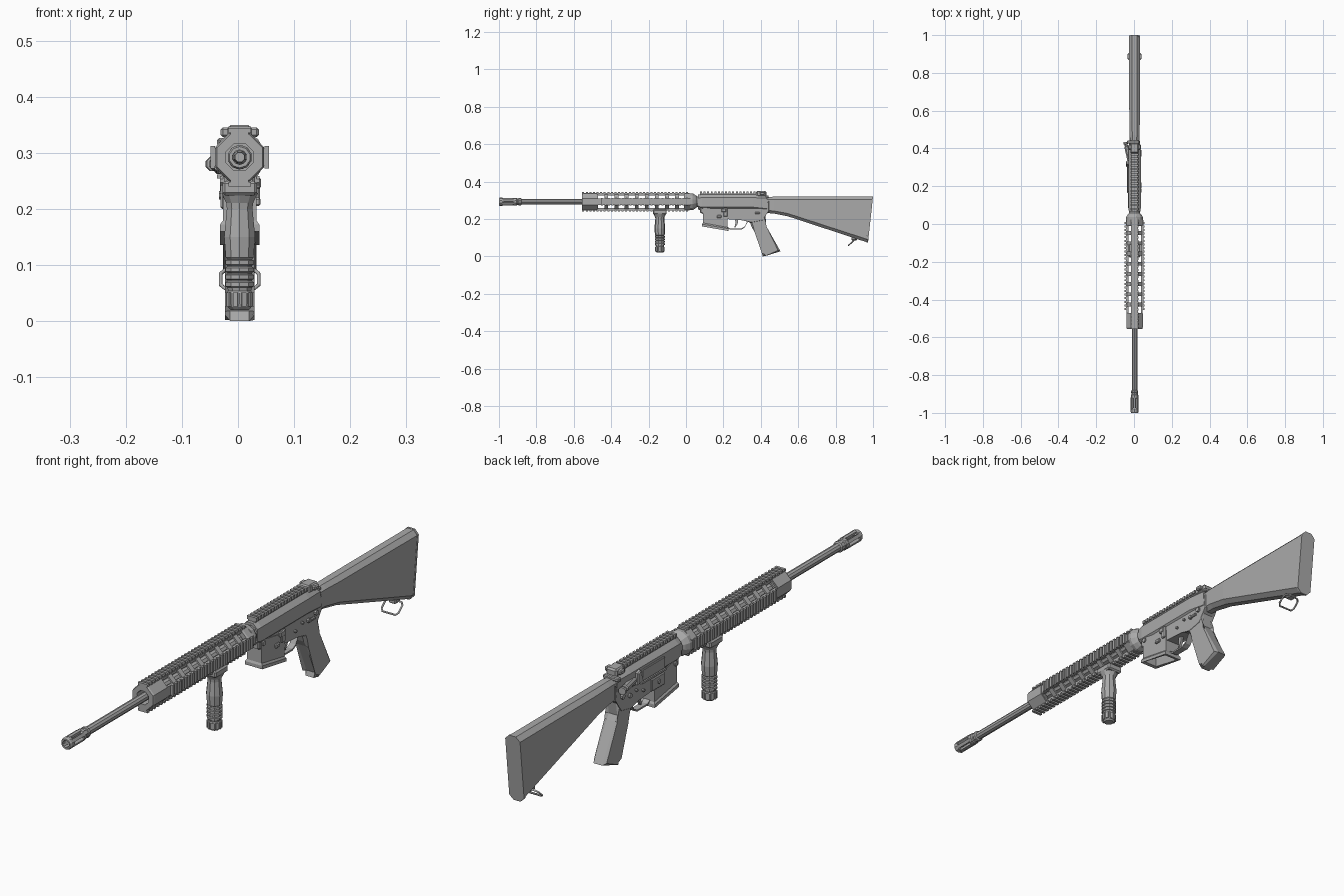
import bpy, bmesh, math
from mathutils import Matrix, Vector

if "Cube" in bpy.data.objects:
    bpy.data.objects.remove(bpy.data.objects["Cube"])

CX, CZ = 0.003, 0.292          # bore axis
gray = bpy.data.materials.new("gunmetal_gray")
gray.use_nodes = True
gray.diffuse_color = (0.4, 0.4, 0.4, 1)
gray.node_tree.nodes["Principled BSDF"].inputs["Base Color"].default_value = (0.4, 0.4, 0.4, 1)


def finish(name, bm):
    bmesh.ops.recalc_face_normals(bm, faces=bm.faces)
    mesh = bpy.data.meshes.new(name)
    bm.to_mesh(mesh)
    bm.free()
    mesh.materials.append(gray)
    ob = bpy.data.objects.new(name, mesh)
    bpy.context.collection.objects.link(ob)
    return ob


def add_box(bm, x, y, z, turn=None):
    """Box from (min, max) ranges, optionally turned by a matrix."""
    verts = bmesh.ops.create_cube(bm, size=1)["verts"]
    for v in verts:
        v.co = Vector([(r[0] + r[1]) / 2 + c * (r[1] - r[0]) for r, c in zip((x, y, z), v.co)])
        if turn:
            v.co = turn @ v.co


def box(name, x, y, z, bevel=0.0):
    bm = bmesh.new()
    add_box(bm, x, y, z)
    if bevel:
        bmesh.ops.bevel(bm, geom=bm.edges[:], offset=bevel, segments=1, affect='EDGES')
    return finish(name, bm)


def bridge(bm, rings, closed_ends=True, loop=False):
    vs = [[bm.verts.new(p) for p in ring] for ring in rings]
    n = len(vs[0])
    for a, b in zip(vs, vs[1:] + ([vs[0]] if loop else [])):
        for i in range(n):
            bm.faces.new((a[i], a[(i + 1) % n], b[(i + 1) % n], b[i]))
    if closed_ends and not loop:
        bm.faces.new(vs[0])
        bm.faces.new(vs[-1])


def lathe(name, profile, sides, axis="y", center=(CX, 0, CZ), loop=False):
    """Turned part; profile holds (radius, position along axis)."""
    bm = bmesh.new()
    rings = []
    for r, t in profile:
        ring = []
        for i in range(sides):
            a = math.tau * (i + 0.5) / sides
            u, v = r * math.cos(a), r * math.sin(a)
            off = {"x": (t, u, v), "y": (u, t, v), "z": (u, v, t)}[axis]
            ring.append(Vector(center) + Vector(off))
        rings.append(ring)
    bridge(bm, rings, loop=loop)
    return finish(name, bm)


def loft(name, sections):
    """Eight-sided body; section = (y bottom, y top, half width, z bottom, z top, chamfer)."""
    bm = bmesh.new()
    rings = []
    for yb, yt, w, zb, zt, c in sections:
        outline = [(-w + c, zb), (w - c, zb), (w, zb + c), (w, zt - c),
                   (w - c, zt), (-w + c, zt), (-w, zt - c), (-w, zb + c)]
        rings.append([(CX + x, yb + (yt - yb) * (z - zb) / (zt - zb), z) for x, z in outline])
    bridge(bm, rings)
    return finish(name, bm)


def slab(name, points, x0, x1, bevel=0.0):
    """Side outline in (y, z) pushed out across x."""
    bm = bmesh.new()
    bridge(bm, [[(x, y, z) for y, z in points] for x in (x0, x1)])
    if bevel:
        rim = [e for e in bm.edges if abs(e.verts[0].co.x - e.verts[1].co.x) < 1e-6]
        bmesh.ops.bevel(bm, geom=rim, offset=bevel, segments=1, affect='EDGES')
    return finish(name, bm)


def wire(name, points, radius, closed=False):
    curve = bpy.data.curves.new(name, "CURVE")
    curve.dimensions = "3D"
    curve.bevel_depth = radius
    curve.bevel_resolution = 1
    curve.use_fill_caps = True
    sp = curve.splines.new("POLY")
    sp.points.add(len(points) - 1)
    for p, co in zip(sp.points, points):
        p.co = (*co, 1)
    sp.use_cyclic_u = closed
    curve.materials.append(gray)
    ob = bpy.data.objects.new(name, curve)
    bpy.context.collection.objects.link(ob)


def around(angle):
    """Turn about the bore axis."""
    return Matrix.Translation((CX, 0, CZ)) @ Matrix.Rotation(angle, 4, "Y")


def rail(name, y0, y1, base, top, angle=0.0, half=0.02):
    """Toothed mounting rail, measured outward from the bore axis."""
    bm = bmesh.new()
    t = around(angle)
    mid = (base + top) / 2
    add_box(bm, (-half * 0.8, half * 0.8), (y0, y1), (base, mid), t)
    n = round((y1 - y0) / 0.019)
    step = (y1 - y0) / n
    for i in range(n):
        y = y0 + i * step
        add_box(bm, (-half, half), (y, y + step * 0.55), (mid - 0.002, top), t)
    return finish(name, bm)


# Barrel and slotted muzzle
lathe("barrel", [(0.015, -0.91), (0.015, -0.5), (0.017, -0.5), (0.017, 0.07)], 10)
lathe("muzzle_collar", [(0.017, -0.925), (0.021, -0.92), (0.021, -0.905), (0.018, -0.902),
                        (0.018, -0.895), (0.02, -0.893), (0.02, -0.883), (0.015, -0.88)], 10)
lathe("muzzle_ring", [(0.013, -1), (0.019, -1), (0.022, -0.995), (0.022, -0.98), (0.013, -0.98)], 10, loop=True)
lathe("muzzle_core", [(0.009, -0.975), (0.013, -0.92)], 8)
bm = bmesh.new()
for i in range(6):
    add_box(bm, (-0.006, 0.006), (-0.985, -0.918), (0.012, 0.021), around(math.tau * i / 6))
finish("muzzle_prongs", bm)

# Vented handguard: four walls with bridges between them
bm = bmesh.new()
for q in range(4):
    add_box(bm, (-0.018, 0.018), (-0.55, 0.02), (0.033, 0.042), around(q * math.pi / 2))
    for i in range(10):
        y = -0.49 + i * 0.054
        add_box(bm, (-0.019, 0.019), (y, y + 0.02), (0.034, 0.041), around((q + 0.5) * math.pi / 2))
finish("handguard_walls", bm)
for name, y0, y1 in (("handguard_front_collar", -0.555, -0.475), ("handguard_rear_collar", -0.01, 0.025)):
    lathe(name, [(0.026, y0), (0.044, y0), (0.047, y0 + 0.006), (0.047, y1), (0.026, y1)], 8, loop=True)
for label, k, y0 in (("top", 0, -0.555), ("left", 1, -0.455), ("bottom", 2, -0.555), ("right", 3, -0.455)):
    rail("handguard_rail_" + label, y0, 0.02, 0.04, 0.052, k * math.pi / 2)
lathe("barrel_nut", [(0.034, 0.015), (0.046, 0.022), (0.046, 0.036), (0.038, 0.05), (0.03, 0.058), (0.03, 0.075)], 12)

# Vertical foregrip
GY = -0.14
box("foregrip_clamp", (CX - 0.031, CX + 0.031), (GY - 0.037, GY + 0.037), (0.224, 0.25), 0.005)
ridges = []
for i in range(4):
    z = 0.06 + i * 0.013
    ridges += [(0.023, z), (0.027, z + 0.002), (0.027, z + 0.009), (0.023, z + 0.011)]
lathe("foregrip_handle", [(0.021, 0.052)] + ridges + [(0.026, 0.113), (0.029, 0.15), (0.024, 0.2),
      (0.025, 0.21), (0.034, 0.228)], 10, "z", (CX, GY, 0))
lathe("foregrip_cap", [(0.017, 0.02), (0.022, 0.025), (0.024, 0.03), (0.024, 0.05), (0.02, 0.056)], 10, "z", (CX, GY, 0))
bm = bmesh.new()
for i in range(10):
    t = Matrix.Translation((CX, GY, 0)) @ Matrix.Rotation(math.tau * i / 10, 4, "Z")
    add_box(bm, (0.019, 0.026), (-0.004, 0.004), (0.026, 0.051), t)
finish("foregrip_cap_ribs", bm)

# Upper receiver
loft("upper_receiver", [(0.065, 0.065, 0.03, 0.25, 0.33, 0.018), (0.085, 0.085, 0.033, 0.245, 0.332, 0.018),
                        (0.36, 0.36, 0.033, 0.245, 0.332, 0.018), (0.44, 0.43, 0.028, 0.24, 0.325, 0.014)])
rail("receiver_rail", 0.075, 0.40, 0.034, 0.055)
box("rear_sight_base", (CX - 0.022, CX + 0.022), (0.375, 0.43), (0.32, 0.349), 0.006)
box("rear_sight_knobs", (CX - 0.034, CX + 0.034), (0.395, 0.42), (0.328, 0.345), 0.004)
box("charging_handle", (CX - 0.04, CX + 0.025), (0.425, 0.442), (0.312, 0.326), 0.003)
XR = CX - 0.033
box("port_cover", (XR - 0.005, XR + 0.004), (0.17, 0.3), (0.262, 0.304), 0.002)
box("port_hinge", (XR - 0.007, XR + 0.004), (0.165, 0.305), (0.254, 0.261))
slab("case_deflector", [(0.3, 0.268), (0.335, 0.262), (0.335, 0.305), (0.318, 0.312)], XR - 0.012, XR + 0.01, 0.004)
assist = lathe("forward_assist", [(0.013, -0.06), (0.013, 0.025), (0.009, 0.028), (0.009, 0.038),
                                  (0.014, 0.04), (0.014, 0.05)], 8, center=(0, 0, 0))
assist.location = (CX - 0.037, 0.385, 0.28)
assist.rotation_euler = (0, 0, 0.22)

# Lower receiver with open, flared magazine well
slab("lower_receiver", [(0.075, 0.262), (0.075, 0.235), (0.095, 0.225), (0.21, 0.2), (0.31, 0.196), (0.35, 0.178),
                        (0.41, 0.19), (0.425, 0.225), (0.445, 0.24), (0.445, 0.3), (0.4, 0.262)],
     CX - 0.027, CX + 0.027, 0.004)
bm = bmesh.new()


def well_ring(w, grow, z):
    return [(CX + x * w, y, z + dz) for x, y, dz in
            ((-1, 0.09 - grow, 0.024), (1, 0.09 - grow, 0.024), (1, 0.222 + grow, 0), (-1, 0.222 + grow, 0))]


bridge(bm, [well_ring(0.03, 0, 0.24), well_ring(0.03, 0, 0.155), well_ring(0.035, 0.004, 0.148),
            well_ring(0.035, 0.004, 0.136), well_ring(0.027, -0.008, 0.138), well_ring(0.023, -0.012, 0.22)])
finish("magazine_well", bm)

# Trigger group
bm = bmesh.new()
guard = [(0.222, 0.152), (0.235, 0.143), (0.295, 0.143), (0.312, 0.152), (0.334, 0.19)]
bridge(bm, [[(CX + x, y, z + dz) for x, dz in ((-0.012, 0), (0.012, 0), (0.012, 0.006), (-0.012, 0.006))]
            for y, z in guard])
finish("trigger_guard", bm)
slab("trigger", [(0.262, 0.2), (0.28, 0.2), (0.276, 0.175), (0.264, 0.154), (0.259, 0.156), (0.265, 0.178)],
     CX - 0.005, CX + 0.005)

# Controls and pins
XL = CX + 0.027
box("bolt_catch", (XL, XL + 0.009), (0.2, 0.222), (0.212, 0.258), 0.003)
box("bolt_catch_paddle", (XL, XL + 0.011), (0.19, 0.215), (0.236, 0.256), 0.003)
box("magazine_catch", (XL, XL + 0.01), (0.165, 0.19), (0.205, 0.22), 0.003)
box("selector_lever", (XL, XL + 0.009), (0.355, 0.395), (0.226, 0.237), 0.003)
box("magazine_fence", (CX - 0.034, CX - 0.026), (0.165, 0.24), (0.2, 0.245), 0.003)
lathe("magazine_button", [(0.008, -0.037), (0.008, -0.02)], 8, "x", (CX, 0.2, 0.224))
for label, y, z, r in (("front", 0.1, 0.25, 0.009), ("rear", 0.405, 0.245, 0.009), ("selector", 0.362, 0.232, 0.008),
                       ("trigger", 0.285, 0.222, 0.005), ("hammer", 0.325, 0.238, 0.005)):
    lathe(label + "_pin", [(r, -0.035), (r, 0.035)], 8, "x", (CX, y, z))

# Pistol grip
slab("pistol_grip", [(0.335, 0.2), (0.352, 0.155), (0.366, 0.132), (0.415, 0.018), (0.41, 0.0), (0.425, 0.002),
                     (0.505, 0.027), (0.43, 0.16), (0.418, 0.178), (0.425, 0.225), (0.36, 0.225)],
     CX - 0.026, CX + 0.026, 0.009)

# Shoulder stock, butt plate and sling loop
loft("stock", [(0.425, 0.425, 0.024, 0.232, 0.317, 0.014), (0.47, 0.47, 0.026, 0.229, 0.319, 0.014),
               (0.545, 0.545, 0.028, 0.214, 0.319, 0.015), (0.965, 0.992, 0.029, 0.076, 0.319, 0.016)])
loft("butt_plate", [(0.965, 0.992, 0.03, 0.073, 0.32, 0.016), (0.973, 1.0, 0.03, 0.073, 0.32, 0.016)])
box("sling_mount", (CX - 0.014, CX + 0.014), (0.885, 0.915), (0.086, 0.106), 0.003)
loop = [(-0.026, 0), (0.026, 0), (0.034, 0.2), (0.034, 0.8), (0.026, 1), (-0.026, 1), (-0.034, 0.8), (-0.034, 0.2)]
wire("sling_loop", [(CX + x, 0.905 - 0.037 * t, 0.091 - 0.033 * t) for x, t in loop], 0.0035, True)
